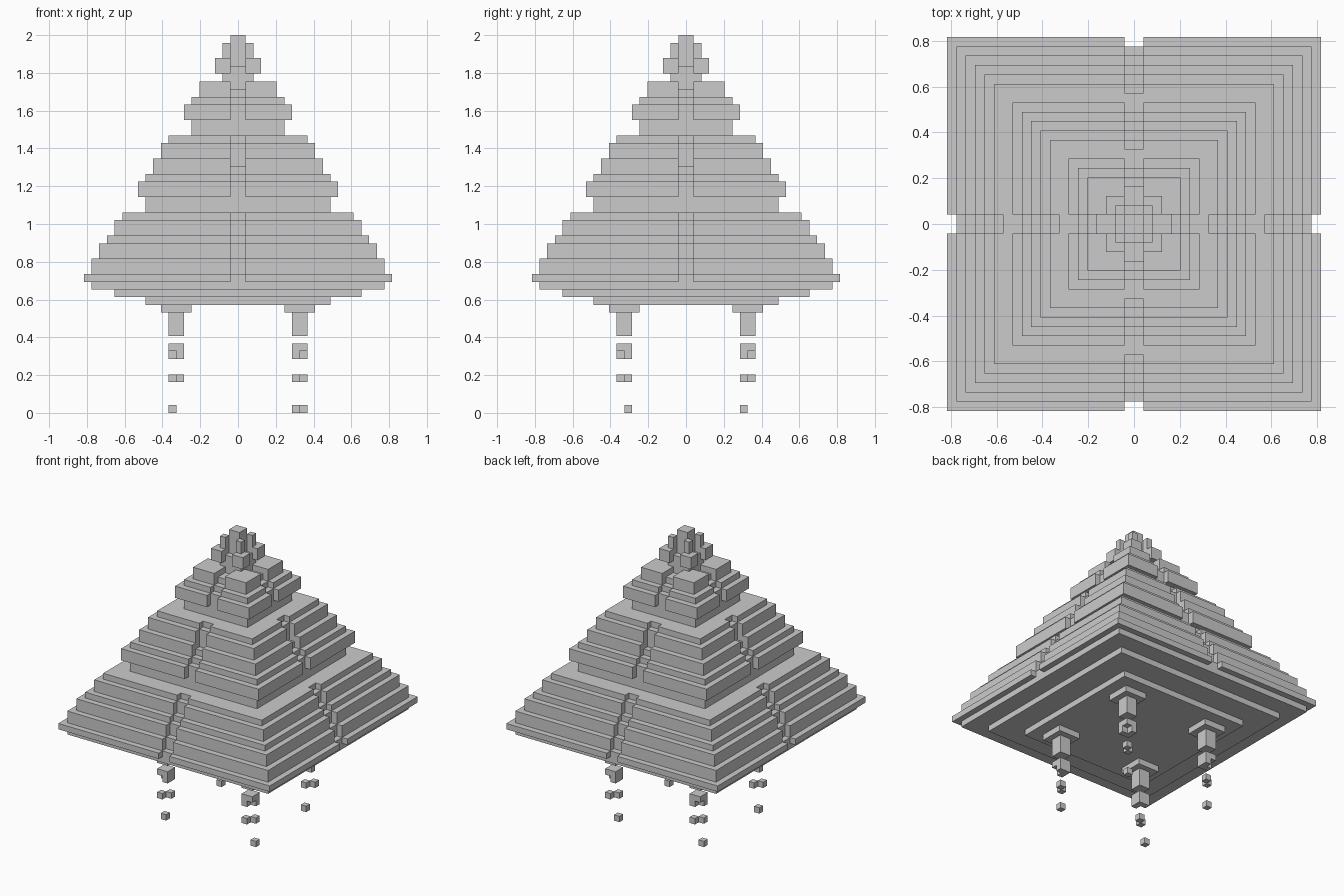
import bpy, bmesh
from math import pi

if "Cube" in bpy.data.objects:
    bpy.data.objects.remove(bpy.data.objects["Cube"])

V = 2 / 49  # edge length of one cube


def build(name, cells):
    """Make one clean shell around a set of unit cells."""
    cells = set(cells)
    bm = bmesh.new()
    verts = {}

    def vert(p):
        if p not in verts:
            verts[p] = bm.verts.new([c * V for c in p])
        return verts[p]

    for c in cells:
        for axis in range(3):
            u, w = (axis + 1) % 3, (axis + 2) % 3
            for side in (0, 1):
                n = list(c)
                n[axis] += 1 if side else -1
                if tuple(n) in cells:
                    continue
                loop = [(0, 0), (1, 0), (1, 1), (0, 1)]
                if not side:
                    loop.reverse()
                pts = []
                for a, b in loop:
                    p = list(c)
                    p[axis] += side
                    p[u] += a
                    p[w] += b
                    pts.append(vert(tuple(p)))
                bm.faces.new(pts)
    bmesh.ops.dissolve_limit(bm, angle_limit=pi / 180, verts=bm.verts[:], edges=bm.edges[:])
    bmesh.ops.triangulate(bm, faces=[f for f in bm.faces if len(f.verts) > 4])
    mesh = bpy.data.meshes.new(name)
    bm.to_mesh(mesh)
    bm.free()
    ob = bpy.data.objects.new(name, mesh)
    bpy.context.collection.objects.link(ob)
    return ob


def block(x0, x1, y0, y1, z0, z1):
    return [(x, y, z) for x in range(x0, x1) for y in range(y0, y1) for z in range(z0, z1)]


# Stepped body: bottom, top, half width, half width inside the centre groove
layers = [
    (14, 15, 12, 12), (15, 16, 16, 16), (16, 17, 19, 19),
    (17, 18, 20, 19), (18, 20, 19, 18), (20, 22, 18, 17),
    (22, 23, 17, 16), (23, 25, 16, 15), (25, 26, 15, 14),
    (26, 28, 12, 12), (28, 30, 13, 12), (30, 31, 12, 11),
    (31, 32, 11, 10), (32, 33, 11, 9), (33, 35, 10, 9), (35, 36, 9, 8),
    (36, 38, 6, 6), (38, 40, 7, 6), (40, 41, 6, 5),
    (41, 42, 5, 4), (42, 43, 5, 2),
    (43, 44, 2, 2), (44, 45, 3, 2), (45, 46, 3, 1),
    (46, 48, 2, 1), (48, 49, 1, 1),
]
body = []
for z0, z1, half, groove in layers:
    for x, y, z in block(-half, half, -half, half, z0, z1):
        in_groove = x in (-1, 0) or y in (-1, 0)
        reach = max(abs(x + .5), abs(y + .5))
        if not (in_groove and reach > groove):
            body.append((x, y, z))
build("stepped_body", body)

# Four legs that break up into loose cubes towards the ground
for sx, sy, label in ((-1, -1, "front_left"), (1, -1, "front_right"),
                      (-1, 1, "back_left"), (1, 1, "back_right")):
    def mirror(cells):
        return [(x if sx > 0 else -x - 1, y if sy > 0 else -y - 1, z) for x, y, z in cells]

    leg = block(6, 10, 6, 10, 13, 14) + block(7, 9, 7, 9, 10, 13)
    build(label + "_leg", mirror(leg))
    stump = block(7, 9, 7, 9, 8, 9) + [(7, 7, 7), (7, 8, 7), (8, 7, 7)]
    build(label + "_leg_stump", mirror(stump))
    # pair of diagonal cubes
    pair = [(7, 7, 4), (8, 8, 4)] if sx == sy else [(7, 8, 4), (8, 7, 4)]
    if label == "back_right" or label == "front_left":
        pair = [(7, 7, 4), (8, 8, 4)]
    for i, c in enumerate(pair):
        build(f"{label}_drop_{i + 1}", mirror([c]))
    # single cube on the ground
    build(label + "_foot", mirror([(7 if label == "back_right" else 8, 7, 0)]))
